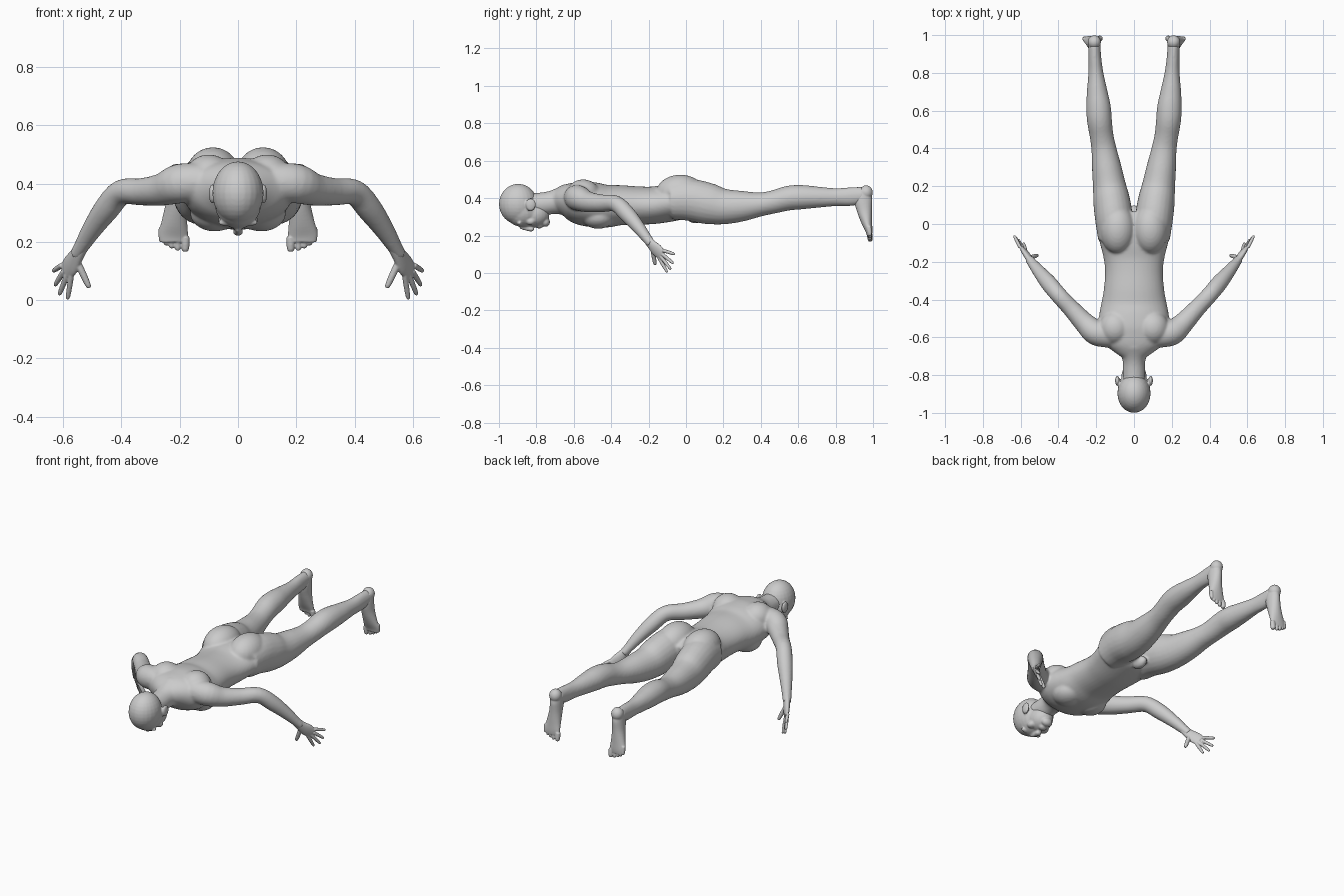
import bpy, bmesh, math
from mathutils import Vector, Matrix

cube = bpy.data.objects.get("Cube")
if cube:
    bpy.data.objects.remove(cube, do_unlink=True)

skin = bpy.data.materials.new("plain grey")
skin.use_nodes = True
grey = (0.6, 0.6, 0.6, 1)
skin.diffuse_color = grey
skin.node_tree.nodes["Principled BSDF"].inputs["Base Color"].default_value = grey

ACROSS = (1, 0, 0)
UP = (0, 0, 1)
SIDES = {"left": 1, "right": -1}


def refine(points, steps=4):
    """Smooth spline through the sections, radii included."""
    out = []
    last = len(points) - 1
    for i in range(last):
        a, b, c, d = (points[min(max(k, 0), last)] for k in (i - 1, i, i + 1, i + 2))
        for s in range(steps):
            t = s / steps
            out.append([q + t / 2 * (r - p + t * (2 * p - 5 * q + 4 * r - e + t * (3 * (q - r) + e - p)))
                        for p, q, r, e in zip(a, b, c, d)])
    return out + [list(points[-1])]


def loft(bm, points, side, mirror=1, count=24):
    """Skin elliptical sections (x, y, z, radius along side, other radius)."""
    points = refine(points)
    centres = [Vector(p[:3]) for p in points]
    rings = []
    for i, p in enumerate(points):
        tangent = (centres[min(i + 1, len(points) - 1)] - centres[max(i - 1, 0)]).normalized()
        s = Vector(side)
        s = (s - tangent * s.dot(tangent)).normalized()
        n = tangent.cross(s)
        ring = []
        for k in range(count):
            a = math.tau * k / count
            co = centres[i] + s * p[3] * math.cos(a) + n * p[4] * math.sin(a)
            co.x *= mirror
            ring.append(bm.verts.new(co))
        rings.append(ring)
    for lower, upper in zip(rings, rings[1:]):
        for k in range(count):
            j = (k + 1) % count
            bm.faces.new((lower[k], lower[j], upper[j], upper[k]))
    bm.faces.new(rings[0])
    bm.faces.new(rings[-1])


def ball(bm, centre, radii, mirror=1):
    x, y, z = centre
    matrix = Matrix.Translation((x * mirror, y, z)) @ Matrix.Diagonal((*radii, 1))
    bmesh.ops.create_uvsphere(bm, u_segments=24, v_segments=16, radius=1, matrix=matrix)


def digit(bm, base, tip, radius, mirror):
    """A tapered finger or toe with a rounded end."""
    a, b = Vector(base), Vector(tip)
    mid = a.lerp(b, 0.5)
    end = a.lerp(b, 0.9)
    loft(bm, [(*a, radius, radius), (*mid, radius, radius),
              (*end, radius * 0.8, radius * 0.8), (*b, radius * 0.4, radius * 0.4)],
         (0.6, 0.5, 0.7), mirror, 12)


def finish(bm, name, voxel, smoothing):
    """Fuse the overlapping forms into one smooth skin."""
    bmesh.ops.recalc_face_normals(bm, faces=bm.faces)
    mesh = bpy.data.meshes.new(name)
    bm.to_mesh(mesh)
    bm.free()
    mesh.materials.append(skin)
    obj = bpy.data.objects.new(name, mesh)
    bpy.context.collection.objects.link(obj)
    fuse = obj.modifiers.new("fuse", "REMESH")
    fuse.mode = "VOXEL"
    fuse.voxel_size = voxel
    fuse.use_smooth_shade = True
    relax = obj.modifiers.new("relax", "SMOOTH")
    relax.factor = 0.5
    relax.iterations = smoothing


# Torso: y, centre height, half width, half depth
body = bmesh.new()
torso = [(-.7, .38, .07, .055), (-.67, .385, .115, .075), (-.63, .385, .165, .095),
         (-.57, .375, .19, .115), (-.5, .365, .187, .12), (-.43, .357, .175, .115),
         (-.35, .362, .16, .107), (-.25, .36, .153, .102), (-.17, .362, .163, .1),
         (-.08, .375, .185, .1), (0, .38, .19, .09), (.05, .37, .14, .07)]
loft(body, [(0, y, z, w, d) for y, z, w, d in torso], ACROSS, count=40)
# Neck
loft(body, [(0, -.85, .365, .06, .06), (0, -.77, .368, .06, .062),
            (0, -.71, .378, .063, .064), (0, -.64, .39, .1, .085)], ACROSS)
ball(body, (0, .05, .3), (.03, .05, .035))

leg = [(.1, -.08, .385, .09, .1), (.105, .02, .39, .1, .112), (.118, .12, .37, .098, .11),
       (.13, .2, .355, .088, .096), (.145, .3, .357, .078, .082), (.16, .4, .367, .066, .064),
       (.172, .47, .38, .063, .062), (.183, .55, .4, .066, .066), (.188, .62, .405, .065, .065),
       (.195, .7, .405, .055, .057), (.202, .8, .405, .04, .048), (.207, .88, .408, .034, .05),
       (.21, .95, .415, .032, .045)]
arm = [(.12, -.59, .405, .065), (.2, -.575, .4, .068), (.26, -.525, .38, .056),
       (.33, -.45, .372, .047), (.4, -.375, .37, .044), (.45, -.315, .315, .044),
       (.5, -.255, .245, .035), (.54, -.205, .18, .026), (.555, -.185, .155, .024)]
for m in SIDES.values():
    loft(body, leg, ACROSS, m)
    loft(body, [(*p, p[-1]) for p in arm], UP, m)
    ball(body, (.086, -.03, .428), (.094, .13, .097), m)    # buttock
    ball(body, (.1, -.55, .42), (.085, .09, .08), m)        # shoulder blade
    ball(body, (.08, -.47, .3), (.085, .09, .064), m)       # chest muscle
finish(body, "body", .0075, 6)

# Head, looking down
head = bmesh.new()
ball(head, (0, -.897, .368), (.088, .103, .108))            # cranium
ball(head, (0, -.87, .335), (.08, .1, .09))                 # forehead
ball(head, (0, -.81, .315), (.067, .08, .07))               # jaw
ball(head, (0, -.752, .272), (.034, .025, .026))            # chin
ball(head, (0, -.785, .255), (.026, .022, .018))            # lips
loft(head, [(0, -.885, .25, .01, .015), (0, -.85, .24, .012, .015),
            (0, -.826, .234, .018, .013), (0, -.815, .24, .012, .01)], ACROSS)
for m in SIDES.values():
    ball(head, (.034, -.89, .266), (.035, .013, .012), m)   # brow
    ball(head, (.045, -.83, .275), (.024, .026, .02), m)    # cheek
    ball(head, (.088, -.83, .365), (.012, .027, .034), m)   # ear
finish(head, "head", .005, 5)

# Hands: knuckle and fingertip of each finger
fingers = [((.572, -.147, .085), (.585, -.1, .003)), ((.586, -.135, .088), (.614, -.08, .018)),
           ((.598, -.126, .1), (.629, -.067, .05)), ((.604, -.123, .12), (.635, -.06, .1))]
# Toes: across, tip height, radius
toes = [(.181, .167, .015), (.207, .17, .011), (.228, .178, .011),
        (.247, .188, .01), (.263, .2, .01)]
for side, m in SIDES.items():
    hand = bmesh.new()
    loft(hand, [(.535, -.21, .188, .026, .022), (.553, -.187, .155, .028, .018),
                (.573, -.155, .122, .036, .016), (.59, -.13, .098, .032, .011)],
         (.03, .025, .045), m)
    for knuckle, tip in fingers:
        digit(hand, knuckle, tip, .0095, m)
    digit(hand, (.553, -.18, .135), (.51, -.165, .042), .012, m)
    finish(hand, side + "_hand", .0032, 3)

    # Feet hang down from the ankles with the soles facing back
    foot = bmesh.new()
    ball(foot, (.21, .963, .43), (.035, .036, .038), m)
    loft(foot, [(.21, .955, .44, .03, .035), (.21, .948, .39, .034, .048),
                (.213, .955, .33, .036, .04), (.218, .967, .27, .044, .029),
                (.222, .978, .225, .051, .019), (.222, .981, .2, .046, .014)], ACROSS, m)
    for x, z, r in toes:
        digit(foot, (x, .98, z + .05), (x, .986, z), r, m)
    finish(foot, side + "_foot", .0035, 4)
